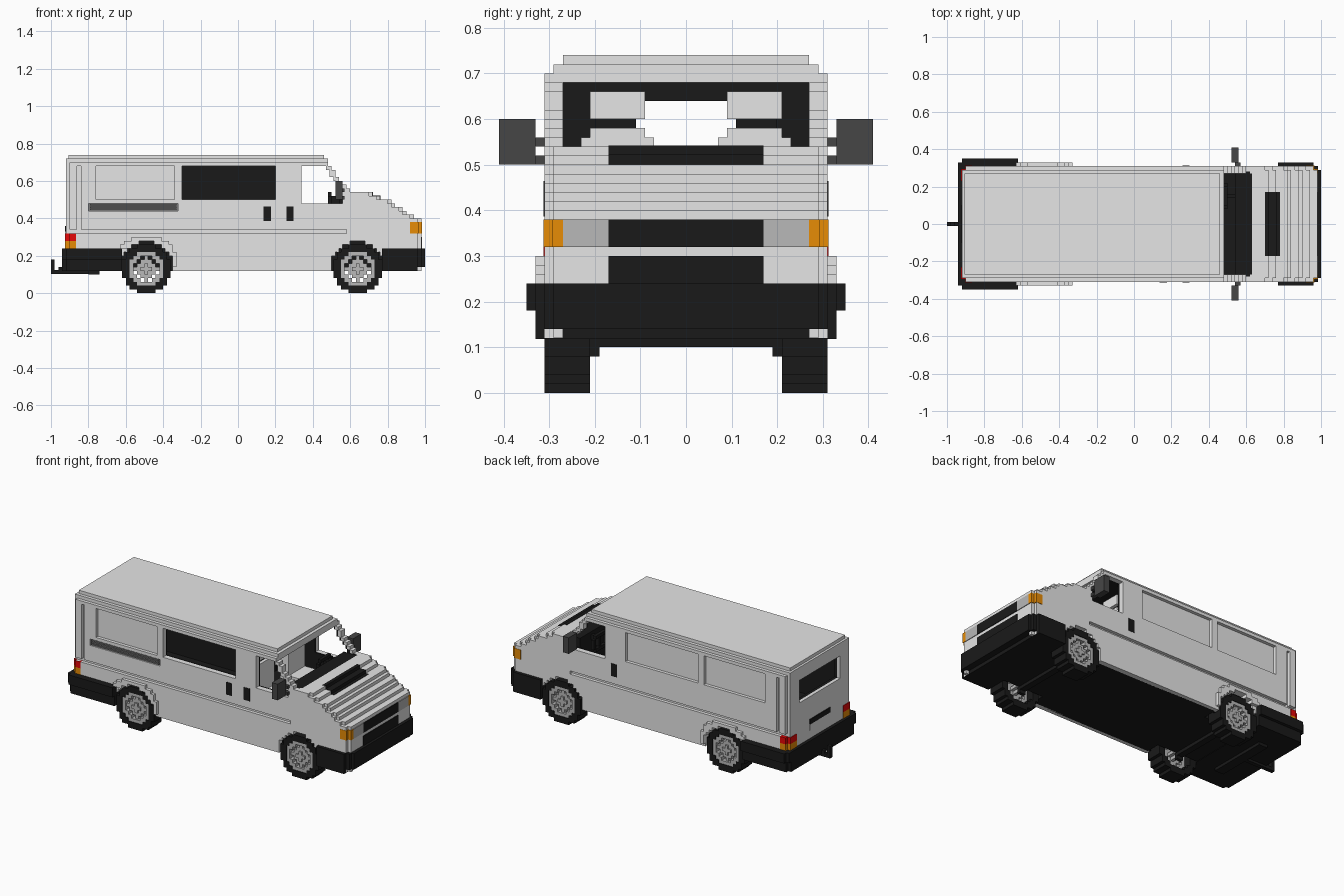
import bpy
import bmesh
import math

if "Cube" in bpy.data.objects:
    bpy.data.objects.remove(bpy.data.objects["Cube"], do_unlink=True)

UNIT = 0.02          # one block; all sizes below are in blocks
REAR, NOSE, HALF = -46, 49, 15.5


def material(name, r, g, b):
    mat = bpy.data.materials.new(name)
    mat.use_nodes = True
    mat.diffuse_color = (r, g, b, 1)
    shader = mat.node_tree.nodes["Principled BSDF"]
    shader.inputs["Base Color"].default_value = (r, g, b, 1)
    shader.inputs["Roughness"].default_value = 0.8
    return mat


paint = material("light grey paint", 0.79, 0.79, 0.79)
black = material("black plastic", 0.01, 0.01, 0.01)
dark = material("dark grey plastic", 0.062, 0.062, 0.062)
louver = material("grey louver", 0.2, 0.2, 0.2)
silver = material("mid grey metal", 0.48, 0.48, 0.48)
amber = material("amber lamp", 0.82, 0.27, 0.002)
red = material("red lamp", 0.79, 0.002, 0.002)


def part(name, mat, boxes, mirror=False):
    """One object from boxes given as x0, x1, y0, y1, z0, z1."""
    if mirror:
        boxes = boxes + [(a, b, -d, -c, e, f) for a, b, c, d, e, f in boxes]
    bm = bmesh.new()
    for x0, x1, y0, y1, z0, z1 in boxes:
        cube = bmesh.ops.create_cube(bm, size=1)
        for v in cube["verts"]:
            v.co.x = UNIT * (x1 if v.co.x > 0 else x0)
            v.co.y = UNIT * (y1 if v.co.y > 0 else y0)
            v.co.z = UNIT * (z1 if v.co.z > 0 else z0)
    mesh = bpy.data.meshes.new(name)
    bm.to_mesh(mesh)
    bm.free()
    mesh.materials.append(mat)
    bpy.context.collection.objects.link(bpy.data.objects.new(name, mesh))


def wide(x0, x1, half, z0, z1):
    """Box centred across the vehicle."""
    return (x0, x1, -half, half, z0, z1)


# Stepped outline of bonnet and windscreen, one entry per row
SLOPE = [47, 45, 44, 42, 41, 38, 36, 30, 29, 28, 27, 26, 26, 25, 24]


def front(k):
    return NOSE if k < 20 else SLOPE[k - 20]


# Openings: each returns the x range to remove from row k
def rect(x0, x1, z0, z1):
    return lambda k: (x0, x1) if z0 <= k < z1 else None


def arch(cx, radius):
    def cut(k):
        h2 = radius ** 2 - (k - 6) ** 2
        h = round(math.sqrt(h2)) if h2 > 0 else 0
        return (cx - h, cx + h) if h else None
    return cut


def cab_window(k):
    return (17, min(front(k) - 1.5, 28)) if 24 <= k < 34 else None


def lining_end(k):
    return min(front(k) - 1, 31)


def corner_step(k):
    """Outer skin stops one block short at the nose and bonnet edge."""
    return (front(k) - 1, NOSE) if k < 27 else None


def wall(name, mat, y0, y1, holes):
    """Side wall layer built row by row, joining rows that match."""
    runs = []
    for k in range(6, 35):
        spans = [(REAR, front(k))]
        for cut in filter(None, (hole(k) for hole in holes)):
            left = [(a, min(b, cut[0])) for a, b in spans]
            right = [(max(a, cut[1]), b) for a, b in spans]
            spans = [s for s in left + right if s[0] < s[1]]
        if runs and runs[-1][0] == spans:
            runs[-1][2] = k + 1
        else:
            runs.append([spans, k, k + 1])
    part(name, mat, [(a, b, y0, y1, lo, hi)
                     for spans, lo, hi in runs for a, b in spans])


# Side walls: outer skin with recesses, backing skin, dark lining, pillars
WHEELS = {"front": 32, "rear": -24.5}
through = [cab_window] + [arch(cx, 7.2) for cx in WHEELS.values()]
tail_step = rect(REAR, -45, 6, 35)
side_window = rect(-15, 10, 25, 34)
recesses = [side_window, rect(-38, -17, 25, 34), rect(-43, -42, 17, 34),
            rect(REAR, 29, 16, 17), tail_step, corner_step]
vent = rect(-40, -16, 22, 24)
for side, s in (("right", -1), ("left", 1)):
    inner = through + ([side_window] if s < 0 else [])
    outer = through + recesses + ([vent] if s < 0 else [])
    lining = inner + [tail_step, lambda k: (lining_end(k), NOSE)]
    pillar = through + [lambda k: (REAR, lining_end(k))]
    for layer, mat, lo, hi, holes in (("skin", paint, 14.5, HALF, outer),
                                      ("backing", paint, 14, 14.5, inner),
                                      ("lining", black, 13.5, 14, lining),
                                      ("pillar", paint, 13.5, 14, pillar)):
        y0, y1 = sorted((s * lo, s * hi))
        wall(f"{side}_wall_{layer}", mat, y0, y1, holes)
part("side_vent", louver, [(-40, -16, -15, -14.4, 22, 24)]
     + [(-39.5, -16.5, -15.5, -15, z, z + 0.4) for z in (22.2, 22.8, 23.4)])

# Door handles
handles = [(x, x + 2, -15.6, -15, 19.3, 23.2) for x in (6.8, 12.9)]
part("door_handles", black, handles + [(12.9, 14.9, 15, 15.6, 19.3, 23.2)])

# Roof, ceiling and windscreen header
part("roof", paint, [wide(REAR, 24, 14.5, 34.5, 36),
                     wide(REAR + 0.7, 23, 13.5, 36, 37),
                     wide(22, 24, 13.5, 34, 34.5)])
part("ceiling", black, [wide(-45, 22, 13.5, 34, 34.5)])


# Rear wall with an open window
def framed(x0, x1, half):
    return [wide(x0, x1, half, 12, 25), wide(x0, x1, half, 32, 34.7),
            (x0, x1, 10, half, 25, 32), (x0, x1, -half, -10, 25, 32)]


part("rear_wall", paint, framed(REAR, -45, 14.5))
part("rear_lining", black, framed(-45, -44, 13.5))
part("rear_handle", black, [wide(-46.3, REAR, 5, 16.5, 18)])
part("rear_plate", paint, [wide(-46.2, REAR, 5, 14.5, 16.5)])


# Corner lamps that wrap round the stepped body corners
def tail_lamp(z0, z1):
    return [(-46.2, -44, 11.5, 14.7, z0, z1), (-45.2, -43.3, 14, 15.6, z0, z1)]


part("tail_lamps", red, tail_lamp(14, 16), True)
part("rear_indicators", amber, tail_lamp(12, 14), True)
part("front_indicators", amber, [(47, 49.2, 13.5, 14.7, 16, 19),
                                 (46, 48.2, 14, 15.6, 16, 19)], True)

# Nose and stepped bonnet
part("bonnet", paint, [wide(39, NOSE, 14.5, 7.2, 14), wide(31.5, NOSE, 14.5, 14, 20)]
     + [wide(31.5, front(k), 14.5, k, k + 1) for k in range(20, 27)])
part("bonnet_vent", black, [wide(35, 36.1, 8.5, 25, 27.1),
                            wide(36, 38.1, 8.5, 25, 26.1),
                            wide(38, 39, 8.5, 24.5, 25.1)])
part("grilles", black, [wide(48, 49.2, 8.5, 16, 19), wide(48, 49.2, 8.5, 12, 15)])
part("headlamps", silver, [(48, 49.2, 8.5, 13.5, 16, 19)], True)

# Bumpers
part("front_bumper", black, [wide(38.5, 48, 16.5, 5.9, 12),
                             wide(48, 49.2, HALF, 7, 12),
                             wide(49, 50, 14.5, 7, 12)])
part("rear_bumper", black, [wide(-46, -31, 17.5, 9, 12), wide(-46, -31, 16.5, 5.9, 9),
                            wide(-47, -46, 16.5, 9, 12), wide(-47, -46, HALF, 5.9, 9)])

# Flared rear wheel arches
flare, cutout = arch(-24.5, 9), arch(-24.5, 7.2)
rows = []
for k in range(7, 15):
    a, b = flare(k)
    c, d = cutout(k) or (-24.5, -24.5)
    rows += [(d, min(b, -16.5), HALF, 16.5, k, k + 1)]
    if k >= 12:
        rows += [(a, c, HALF, 16.5, k, k + 1)]
part("rear_arch_flares", paint, rows, True)

# Floor, wheel wells and axles
part("floor", black, [wide(-45, 39, 10, 6, 15), wide(-45, 39, 14.4, 14, 15),
                      wide(-17, 24.5, 14.4, 6, 14), wide(-45, -32, 14.4, 6, 14)])
part("axles", black, [wide(cx - 1, cx + 1, 9.5, 5, 6) for cx in WHEELS.values()])
part("axle_ends", black, [(cx - 1, cx + 1, 9.5, 10.5, 4, 6)
                          for cx in WHEELS.values()], True)
part("underbody", black, [wide(-40, -37, 9.5, 5, 6)])


# Wheels: discs of blocks joined along each row
def disc(cx, y0, y1, keep):
    boxes = []
    for j in range(-6, 7):
        start = None
        for i in range(-6, 8):
            inside = i < 7 and keep(i, j, math.hypot(i, j))
            if inside and start is None:
                start = i
            elif not inside and start is not None:
                boxes.append((cx + start - 0.5, cx + i - 0.5, y0, y1, j + 6, j + 7))
                start = None
    return boxes


def is_tyre(i, j, r):
    return 4.6 < r < 6.6


def is_rim(i, j, r):
    return r <= 4.6 and not (2.5 < r < 3.5 and i * j != 0)


for label, cx in WHEELS.items():
    part(f"{label}_tyres", black, disc(cx, 10.5, HALF, is_tyre), True)
    part(f"{label}_rims", silver, disc(cx, 13, 14.7, is_rim), True)
    part(f"{label}_hubs", silver, disc(cx, 10.5, 15.2, lambda i, j, r: r < 1.2), True)
    part(f"{label}_rim_edges", silver,
         disc(cx, 14.5, 15.3, lambda i, j, r: 3.5 < r <= 4.6), True)

# Seats, dashboard and steering wheel
part("seats", paint, [(12, 23, 3.5, 11.5, 17, 20), (12, 15, 3.5, 11.5, 20, 28),
                      (12, 15, 4.5, 10.5, 28, 29), (12, 15, 4.5, 10.5, 30, 33)], True)
part("headrest_posts", black, [(13, 14, 5.5, 10, 29, 30)], True)
part("dashboard", black, [wide(27, 31.5, 13.5, 15, 26.9)])
part("steering_wheel", black, [(24, 25, 5, 10, 26, 27), (24, 25, 5, 10, 22, 23),
                               (24, 25, 4, 5, 23, 26), (24, 25, 10, 11, 23, 26),
                               (24.3, 28, 7, 8, 23, 26)])
part("cargo_bench", black, [(-30, 4, 6, 13.5, 15, 23)])

# Door mirrors
part("mirrors", dark, [(26, 28, 16.5, 20.5, 25, 30), (27, 28.5, HALF, 16.5, 27, 28),
                       (27, 28.5, 15, 16.5, 25, 26)], True)

# Tow hitch
part("tow_hitch", black, [wide(-50, -37, 0.6, 5.2, 6.2), wide(-50, -49, 0.6, 6, 9),
                          wide(-48, -46, 0.6, 6, 7)])
